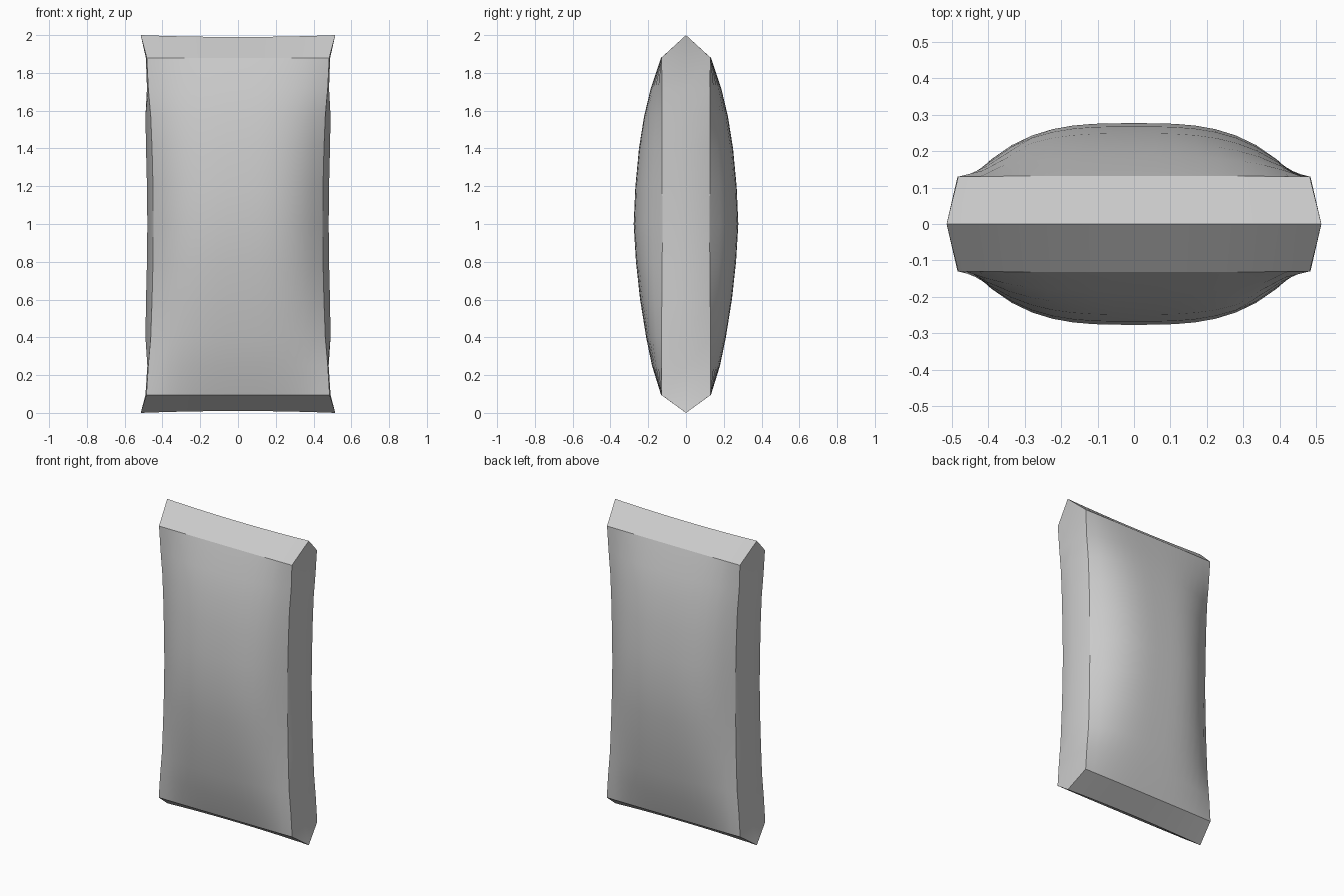
import bpy, bmesh

if "Cube" in bpy.data.objects:
    bpy.data.objects.remove(bpy.data.objects["Cube"])

# Sections from bottom to top: z, side mid x, gusset edge x, gusset edge y, belly y
SECTIONS = [
    (0.00, 0.515, 0.515, 0.00, 0.00),
    (0.095, 0.49, 0.485, 0.13, 0.132),
    (0.25, 0.48, 0.475, 0.13, 0.18),
    (0.40, 0.49, 0.462, 0.13, 0.211),
    (0.60, 0.487, 0.455, 0.128, 0.243),
    (0.80, 0.482, 0.45, 0.126, 0.265),
    (1.00, 0.48, 0.448, 0.125, 0.277),
    (1.20, 0.482, 0.45, 0.126, 0.268),
    (1.40, 0.487, 0.455, 0.126, 0.249),
    (1.57, 0.49, 0.462, 0.126, 0.222),
    (1.72, 0.482, 0.475, 0.126, 0.186),
    (1.88, 0.488, 0.483, 0.13, 0.132),
    (2.00, 0.515, 0.515, 0.00, 0.00),
]
N = 16  # steps across the front and back panels


def section(z, w, g, e, d):
    """Closed loop: bulging front panel, right gusset, back panel, left gusset."""
    ts = [-1 + 2 * i / N for i in range(N + 1)]
    end = 1 if z == 0 else -1 if z == 2 else 0
    panel = [(g * t, e + (d - e) * (1 - abs(t) ** 3.2),
              z + end * 0.01 * (1 - t * t)) for t in ts]
    front = [(x, -y, h) for x, y, h in panel]
    return front + [(w, 0, z)] + panel[::-1] + [(-w, 0, z)]


# Pillow bag body, skinned between the sections; the ends close into flat seams
bm = bmesh.new()
rings = [[bm.verts.new(p) for p in section(*s)] for s in SECTIONS]
for a, b in zip(rings, rings[1:]):
    for i in range(len(a)):
        j = (i + 1) % len(a)
        bm.faces.new((a[i], a[j], b[j], b[i]))
bmesh.ops.remove_doubles(bm, verts=bm.verts, dist=0.0005)
bmesh.ops.recalc_face_normals(bm, faces=bm.faces)

mesh = bpy.data.meshes.new("pillow_bag")
bm.to_mesh(mesh)
bm.free()
bag = bpy.data.objects.new("pillow_bag", mesh)
bpy.context.collection.objects.link(bag)
bpy.context.view_layer.objects.active = bag
bag.select_set(True)
bpy.ops.object.shade_smooth_by_angle(angle=0.52)
